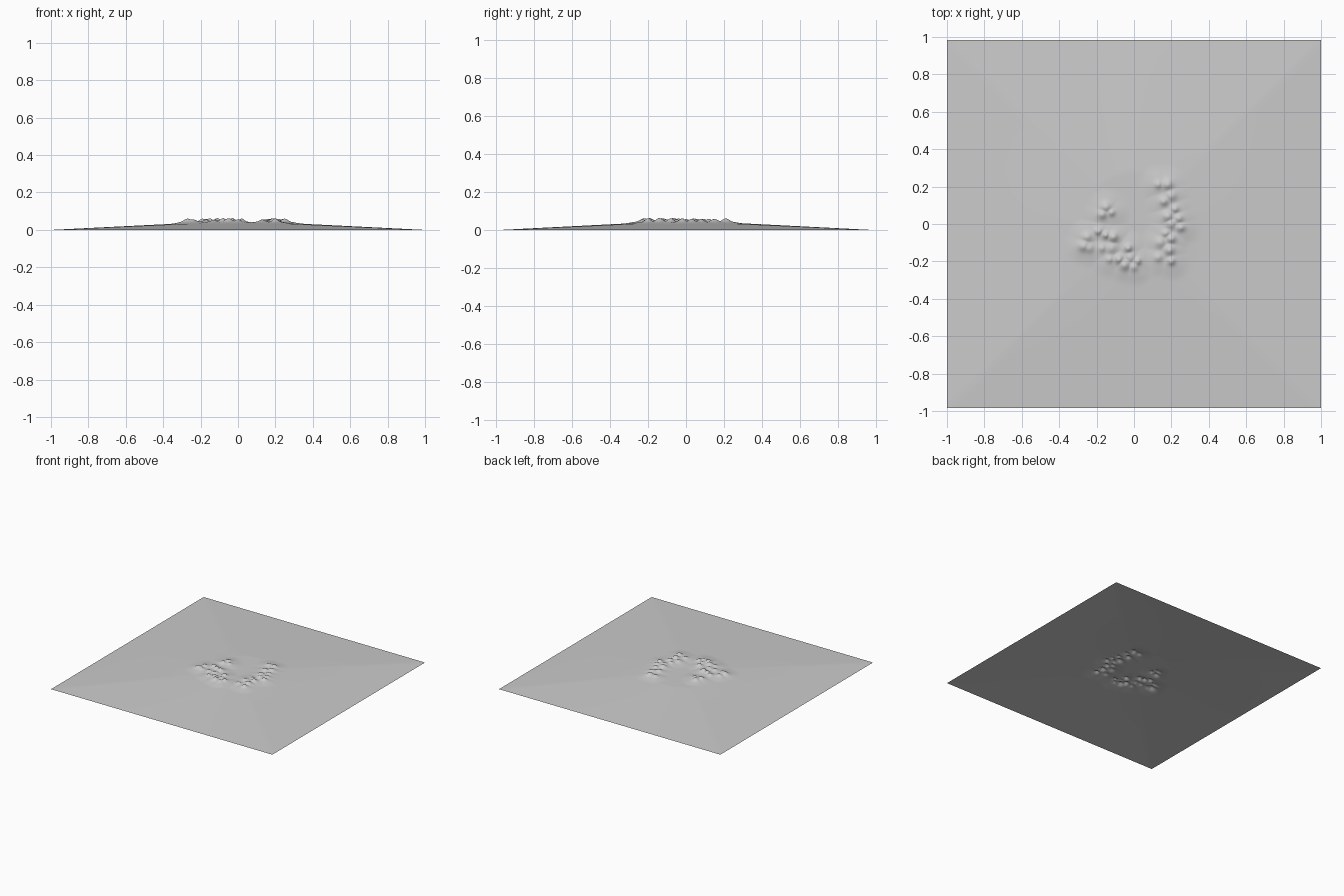
import bpy, bmesh, math
from mathutils import Vector

cube = bpy.data.objects.get("Cube")
if cube:
    bpy.data.objects.remove(cube, do_unlink=True)

HALF_X, HALF_Y = 1.0, 0.985
PLATEAU, RIM = 0.036, 0.28
CELLS = 150

# rubble mounds: west cluster, south-west cluster, east ridge
west = [(-.15, .09), (-.17, .05), (-.12, .06), (-.19, -.04), (-.25, -.07),
        (-.27, -.12), (-.24, -.13)]
south = [(-.15, -.06), (-.17, -.13), (-.11, -.07), (-.12, -.13), (-.08, -.19),
         (-.13, -.19), (-.03, -.13), (-.02, -.18), (-.05, -.22), (0, -.23), (.02, -.2)]
east = [(.13, .21), (.18, .21), (.2, .15), (.16, .12), (.22, .08), (.24, .03),
        (.18, .04), (.2, 0), (.25, -.02), (.17, -.05), (.2, -.08), (.14, -.1),
        (.19, -.14), (.13, -.18), (.2, -.2)]
mounds = [(Vector(p), 0.014 + 0.004 * math.sin(3 * i), 0.021 + 0.004 * math.cos(5 * i))
          for i, p in enumerate(west + south + east)]


def smooth(t):
    t = max(0.0, min(1.0, t))
    return t * t * (3 - 2 * t)


def base_height(x, y):
    # straight slope from the square border up to a round plateau
    r = math.hypot(x, y)
    edge = max(abs(x) / HALF_X, abs(y) / HALF_Y)
    if r <= RIM:
        return PLATEAU
    return PLATEAU * max(0.0, (1 - edge) / (1 - RIM * edge / r))


def height(x, y):
    p = Vector((x, y))
    bump = bank = 0.0
    for centre, tall, wide in mounds:
        d = (p - centre).length
        if d < 0.12:
            bump = max(bump, tall * math.exp(-(d / wide) ** 2))
            bank = max(bank, 0.009 * smooth(1 - d / 0.11))
    return base_height(x, y) + bump + bank


def spread(u):
    # grid lines gather towards the centre
    return u * (0.4 + 0.6 * u * u)


# terrain sheet
bm = bmesh.new()
bmesh.ops.create_grid(bm, x_segments=CELLS, y_segments=CELLS, size=1)
for v in bm.verts:
    x, y = spread(v.co.x) * HALF_X, spread(v.co.y) * HALF_Y
    v.co = (x, y, height(x, y))
for f in bm.faces:
    f.smooth = True
mesh = bpy.data.meshes.new("terrain")
bm.to_mesh(mesh)
bm.free()
terrain = bpy.data.objects.new("terrain", mesh)
bpy.context.collection.objects.link(terrain)

# plain grey material
grey = bpy.data.materials.new("light_grey")
grey.use_nodes = True
colour = (0.6, 0.6, 0.6, 1)
grey.diffuse_color = colour
grey.node_tree.nodes["Principled BSDF"].inputs["Base Color"].default_value = colour
mesh.materials.append(grey)
